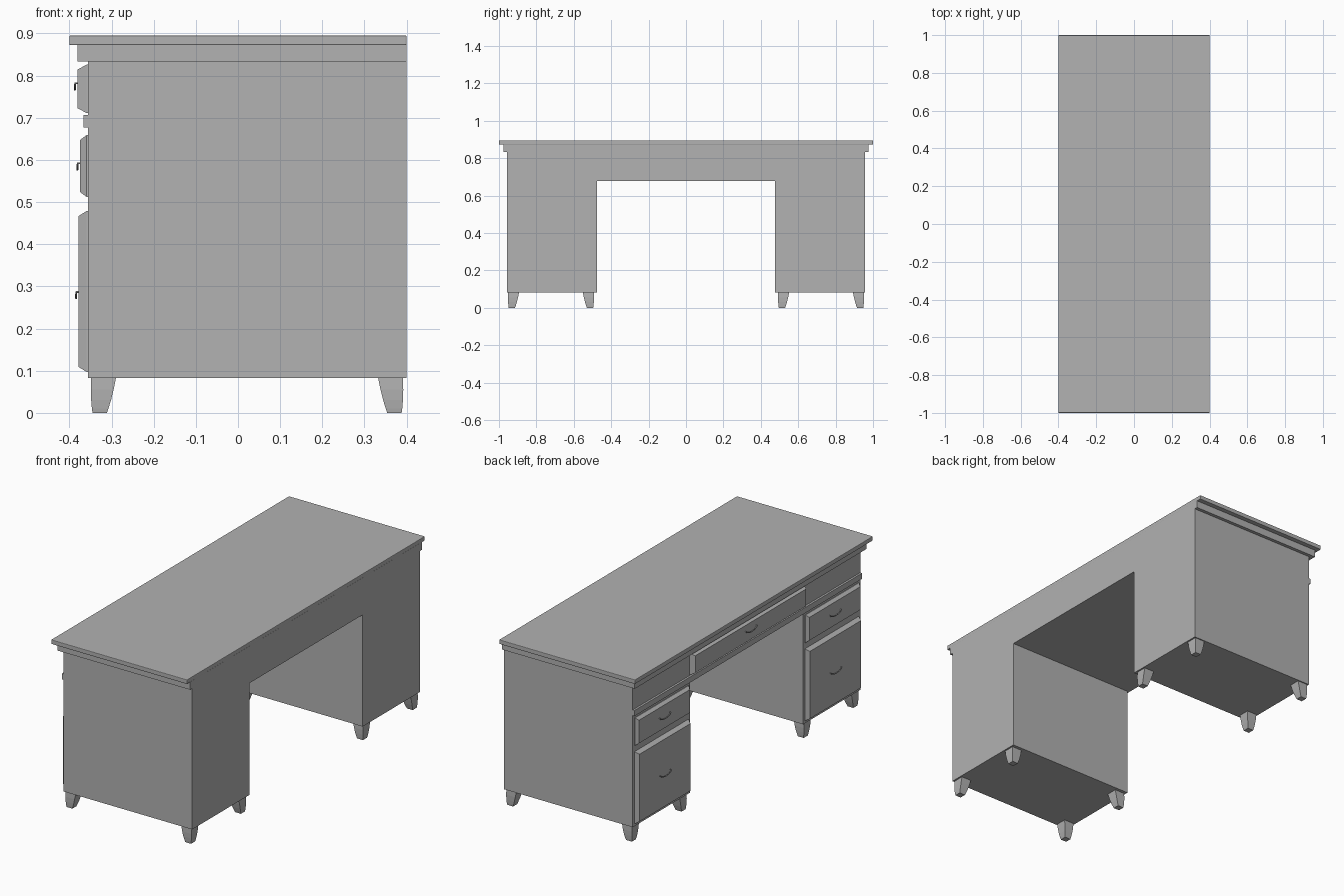
import bpy, bmesh
from mathutils import Vector

if "Cube" in bpy.data.objects:
    bpy.data.objects.remove(bpy.data.objects["Cube"])

# Dark grey finish shared by every part
grey = bpy.data.materials.new("dark_grey")
grey.diffuse_color = (0.445, 0.445, 0.445, 1)
grey.use_nodes = True
grey.node_tree.nodes["Principled BSDF"].inputs["Base Color"].default_value = grey.diffuse_color


def loft(name, rings):
    """Closed solid skinned through a stack of equal-length point rings."""
    bm = bmesh.new()
    loops = [[bm.verts.new(p) for p in ring] for ring in rings]
    n = len(loops[0])
    for a, b in zip(loops, loops[1:]):
        for i in range(n):
            j = (i + 1) % n
            bm.faces.new((a[i], a[j], b[j], b[i]))
    bm.faces.new(loops[0])
    bm.faces.new(loops[-1])
    bmesh.ops.recalc_face_normals(bm, faces=bm.faces)
    mesh = bpy.data.meshes.new(name)
    bm.to_mesh(mesh)
    bm.free()
    mesh.materials.append(grey)
    obj = bpy.data.objects.new(name, mesh)
    bpy.context.collection.objects.link(obj)
    return obj


def rect_xy(x0, x1, y0, y1, z):
    return [(x0, y0, z), (x1, y0, z), (x1, y1, z), (x0, y1, z)]


def rect_yz(x, y0, y1, z0, z1):
    return [(x, y0, z0), (x, y1, z0), (x, y1, z1), (x, y0, z1)]


def box(name, x0, x1, y0, y1, z0, z1):
    return loft(name, [rect_xy(x0, x1, y0, y1, z) for z in (z0, z1)])


def drawer(name, face_x, y0, y1, z0, z1):
    """Raised drawer front with a chamfered rim."""
    c = 0.012
    return loft(name, [rect_yz(-0.35, y0, y1, z0, z1),
                       rect_yz(-0.359, y0, y1, z0, z1),
                       rect_yz(face_x, y0 + c, y1 - c, z0 + c, z1 - c)])


def handle(name, face_x, y, z):
    """Drooping bail pull swept along a small curve."""
    curve = bpy.data.curves.new(name, 'CURVE')
    curve.dimensions = '3D'
    curve.bevel_depth = 0.0025
    curve.bevel_resolution = 1
    curve.use_fill_caps = True
    path = [(0.002, -.045, .007), (-.005, -.045, .007), (-.006, -.038, 0),
            (-.006, -.02, -.006), (-.006, 0, -.008), (-.006, .02, -.006),
            (-.006, .038, 0), (-.005, .045, .007), (0.002, .045, .007)]
    spline = curve.splines.new('POLY')
    spline.points.add(len(path) - 1)
    for pt, p in zip(spline.points, path):
        pt.co = (*(Vector(p) + Vector((face_x, y, z))), 1)
    curve.materials.append(grey)
    obj = bpy.data.objects.new(name, curve)
    bpy.context.collection.objects.link(obj)
    bpy.ops.object.select_all(action='DESELECT')
    obj.select_set(True)
    bpy.context.view_layer.objects.active = obj
    bpy.ops.object.convert(target='MESH')
    bpy.ops.object.shade_smooth_by_angle()


# Carcass: two pedestals bridged over the kneehole
profile = [(-.957, .083), (-.476, .083), (-.476, .677), (.476, .677),
           (.476, .083), (.957, .083), (.957, .835), (-.957, .835)]
loft("carcass", [[(x, y, z) for y, z in profile] for x in (-.356, .4)])

# Moulding under the top, flush at the back
box("top_moulding", -.381, .4, -.975, .975, .833, .874)

# Desktop with softened edges
top = box("desktop", -.4, .4, -1, 1, .872, .895)
bev = top.modifiers.new("soft_edge", 'BEVEL')
bev.width = 0.003
bev.segments = 2

# Rail below the upper row
box("front_rail", -.367, -.35, -.956, .956, .677, .707)

# Centre drawer
drawer("centre_drawer", -.381, -.478, .478, .711, .826)
handle("centre_handle", -.381, 0, .775)

# Pedestal drawers
for side, s in (("right", 1), ("left", -1)):
    y0, y1 = sorted((s * .49, s * .942))
    for part, fx, z0, z1, hz in (("upper", -.375, .512, .659, .585),
                                 ("lower", -.378, .097, .479, .28)):
        drawer(f"{side}_{part}_drawer", fx, y0, y1, z0, z1)
        handle(f"{side}_{part}_handle", fx, s * .716, hz)

# Feet: (height, outer inset, width), tapering toward each outer corner
levels = [(0, .004, .034), (.01, .0025, .039), (.03, .0008, .047),
          (.055, 0, .054), (.085, .001, .059)]


def foot(name, cx, cy, dx, dy):
    rings = []
    for z, inset, w in levels:
        xs = sorted((cx - dx * inset, cx - dx * (inset + w)))
        ys = sorted((cy - dy * inset, cy - dy * (inset + w)))
        rings.append(rect_xy(*xs, *ys, z))
    loft(name, rings)


for side, s in (("right", 1), ("left", -1)):
    for end, cx, dx in (("front", -.349, -1), ("back", .392, 1)):
        foot(f"{side}_{end}_outer_foot", cx, s * .952, dx, s)
        foot(f"{side}_{end}_inner_foot", cx, s * .492, dx, -s)
